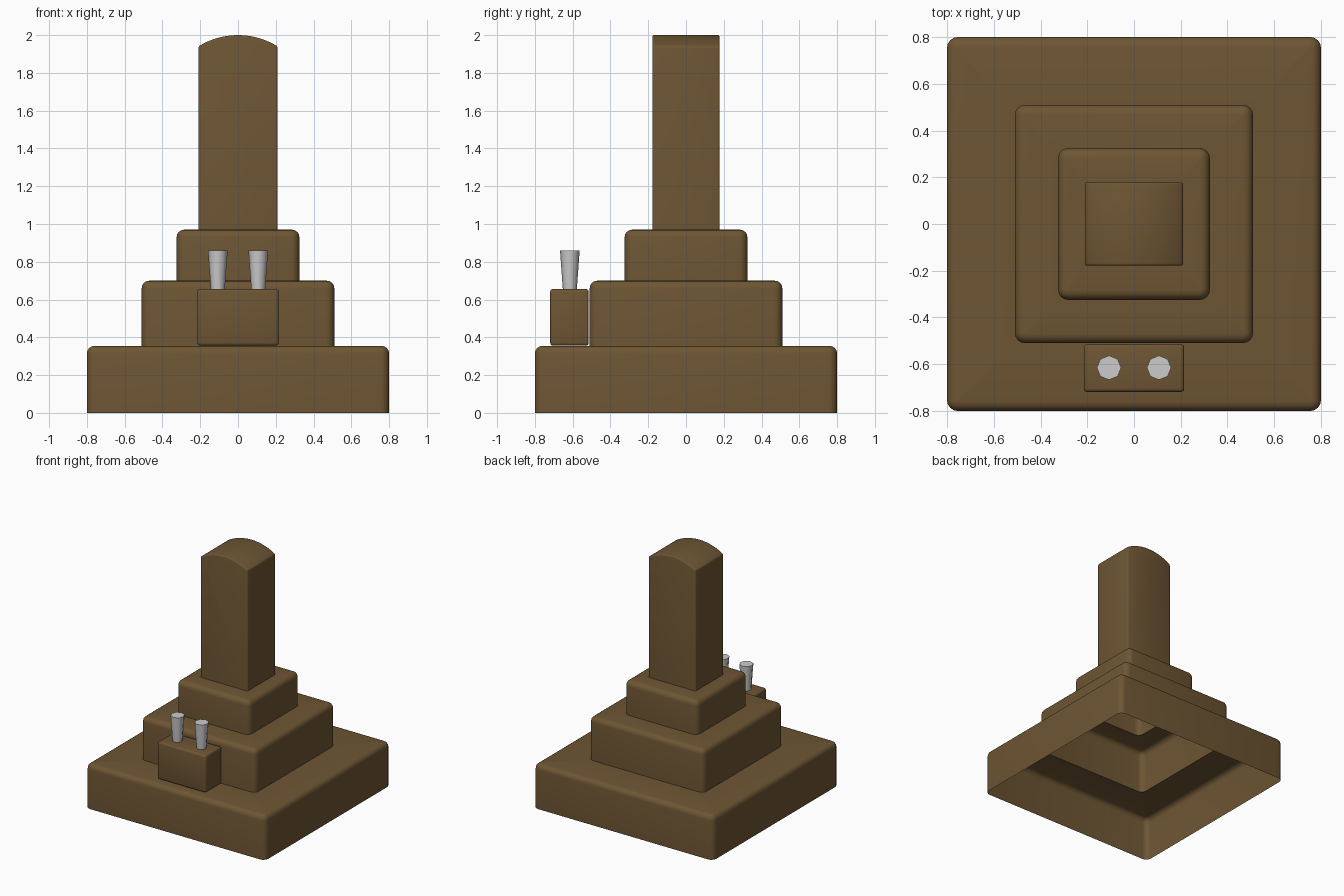
import bpy, bmesh, math

if "Cube" in bpy.data.objects:
    bpy.data.objects.remove(bpy.data.objects["Cube"])

brown = bpy.data.materials.new("brown")
brown.diffuse_color = (0.155, 0.092, 0.034, 1)
brown.use_nodes = True
brown.node_tree.nodes["Principled BSDF"].inputs["Base Color"].default_value = brown.diffuse_color


def finish(bm, name, mat=None, angle=40):
    bmesh.ops.recalc_face_normals(bm, faces=bm.faces)
    me = bpy.data.meshes.new(name)
    bm.to_mesh(me)
    bm.free()
    ob = bpy.data.objects.new(name, me)
    bpy.context.collection.objects.link(ob)
    if mat:
        me.materials.append(mat)
    bpy.ops.object.select_all(action='DESELECT')
    ob.select_set(True)
    bpy.context.view_layer.objects.active = ob
    bpy.ops.object.shade_smooth_by_angle(angle=math.radians(angle))
    return ob


def ring(bm, hx, hy, r, z, n=4):
    """Rounded rectangle of vertices at height z."""
    out = []
    for k, (sx, sy) in enumerate([(1, 1), (-1, 1), (-1, -1), (1, -1)]):
        for i in range(n + 1):
            a = math.pi / 2 * (k + i / n)
            out.append(bm.verts.new((sx * (hx - r) + r * math.cos(a),
                                     sy * (hy - r) + r * math.sin(a), z)))
    return out


# Stepped base: one open skin of three rounded square tiers
COL_X, COL_Y, COL_Z = 0.21, 0.178, 0.97
bm = bmesh.new()
rings = []
z0 = 0.0
for half, top in [(0.8, 0.355), (0.51, 0.70), (0.325, COL_Z)]:
    b, r = 0.04, 0.045
    rings.append(ring(bm, half, half, r, z0))
    for i in range(5):
        a = math.pi / 2 * i / 4
        inset = b * (1 - math.cos(a))
        rings.append(ring(bm, half - inset, half - inset, r - inset,
                          top - b + b * math.sin(a)))
    z0 = top
rings.append(ring(bm, COL_X, COL_Y, 0.012, z0))
for lo, hi in zip(rings, rings[1:]):
    for i in range(len(lo)):
        j = (i + 1) % len(lo)
        bm.faces.new((lo[i], lo[j], hi[j], hi[i]))
finish(bm, "stepped_base", brown)

# Column: arched front profile extruded in depth, open below
bm = bmesh.new()
rise = 0.06
R = (COL_X ** 2 + rise ** 2) / (2 * rise)
half_angle = math.asin(COL_X / R)
pts = [(-COL_X, COL_Z), (COL_X, COL_Z)]
for i in range(17):
    a = half_angle * (1 - i / 8)
    pts.append((R * math.sin(a), 2.0 - R + R * math.cos(a)))
face = bm.faces.new([bm.verts.new((x, -COL_Y, z)) for x, z in pts])
ext = bmesh.ops.extrude_face_region(bm, geom=[face])
bmesh.ops.translate(bm, vec=(0, 2 * COL_Y, 0),
                    verts=[g for g in ext["geom"] if isinstance(g, bmesh.types.BMVert)])
bmesh.ops.recalc_face_normals(bm, faces=bm.faces)
bottom = [f for f in bm.faces if all(abs(v.co.z - COL_Z) < 1e-4 for v in f.verts)]
bmesh.ops.delete(bm, geom=bottom, context='FACES_ONLY')
edges = [e for e in bm.edges if len(e.link_faces) == 2 and e.calc_face_angle() > 0.6]
bmesh.ops.bevel(bm, geom=edges, offset=0.01, segments=3, profile=0.5, affect='EDGES')
finish(bm, "column", brown)

# Small block on the front step
bm = bmesh.new()
bmesh.ops.create_cube(bm, size=1)
bmesh.ops.scale(bm, vec=(0.43, 0.204, 0.30), verts=bm.verts)
bmesh.ops.translate(bm, vec=(0, -0.617, 0.506), verts=bm.verts)
bmesh.ops.bevel(bm, geom=bm.edges[:], offset=0.015, segments=3, profile=0.5, affect='EDGES')
finish(bm, "front_block", brown)

# Two flared eight-sided pegs
for side, x in (("left", -0.107), ("right", 0.107)):
    bm = bmesh.new()
    bmesh.ops.create_cone(bm, cap_ends=True, segments=8, radius1=0.037, radius2=0.052,
                          depth=0.207)
    bmesh.ops.translate(bm, vec=(x, -0.615, 0.7565), verts=bm.verts)
    finish(bm, side + "_peg", angle=50)
